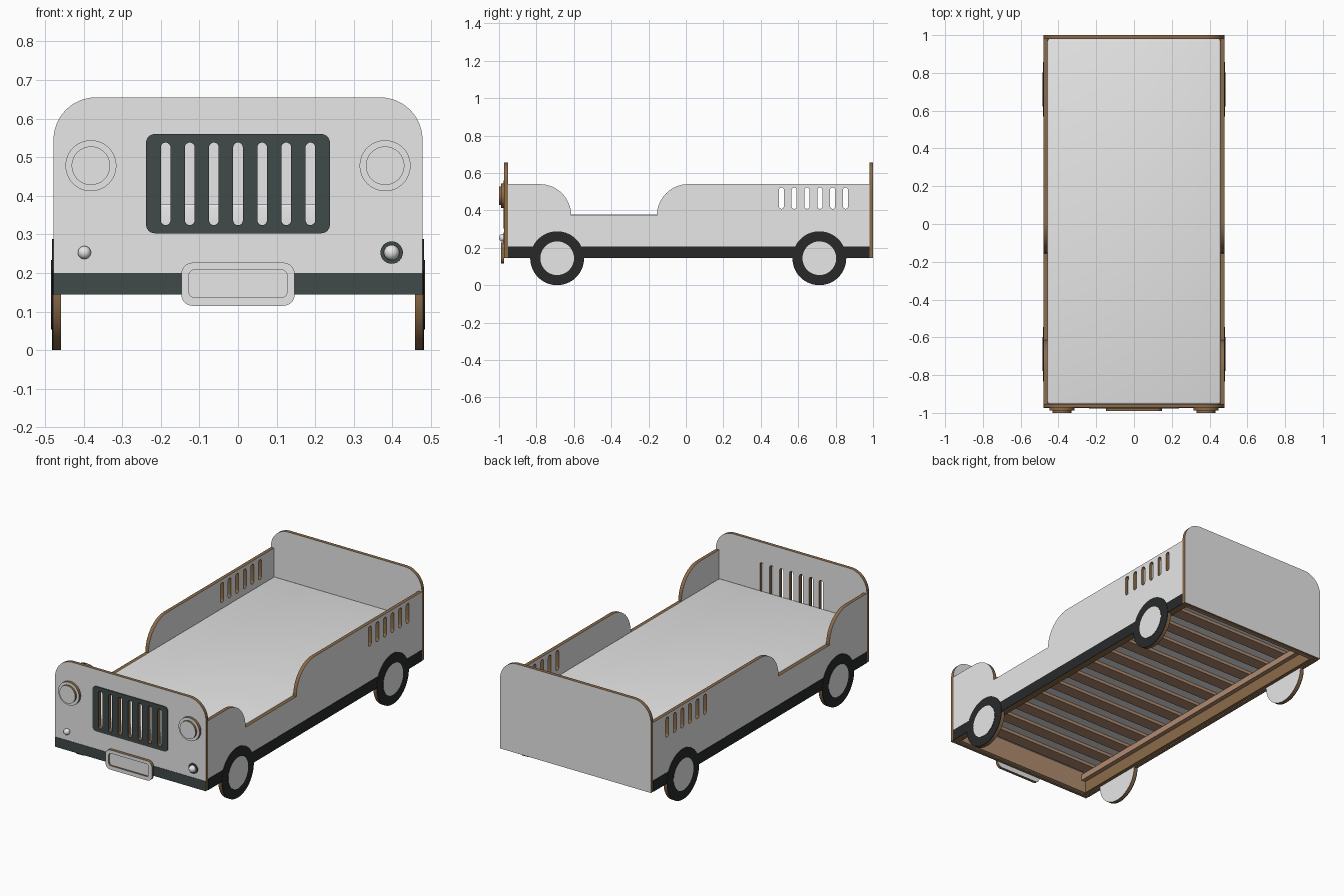
import bpy, bmesh, math
from mathutils import Vector

if "Cube" in bpy.data.objects:
    bpy.data.objects.remove(bpy.data.objects["Cube"])


def mat(name, rgb):
    m = bpy.data.materials.new(name)
    m.diffuse_color = (*rgb, 1)
    m.use_nodes = True
    m.node_tree.nodes["Principled BSDF"].inputs["Base Color"].default_value = m.diffuse_color
    return m


WHITE = mat("white paint", (0.8, 0.8, 0.8))
BROWN = mat("plywood edge", (0.26, 0.145, 0.065))
CHARCOAL = mat("charcoal paint", (0.052, 0.067, 0.067))
BLACK = mat("tyre black", (0.021, 0.022, 0.023))
WOOD = mat("slat wood", (0.44, 0.26, 0.16))
FABRIC = mat("mattress fabric", (0.8, 0.8, 0.8))


def arc(cx, cz, r, a0, a1, n=12):
    return [(cx + r * math.cos(math.radians(a0 + (a1 - a0) * i / n)),
             cz + r * math.sin(math.radians(a0 + (a1 - a0) * i / n))) for i in range(n + 1)]


def circle(cx, cz, r, n=48):
    return arc(cx, cz, r, 0, 360, n)[:-1]


def round_rect(x0, x1, z0, z1, r):
    return (arc(x1 - r, z1 - r, r, 0, 90, 8) + arc(x0 + r, z1 - r, r, 90, 180, 8)
            + arc(x0 + r, z0 + r, r, 180, 270, 8) + arc(x1 - r, z0 + r, r, 270, 360, 8))


def slot(c, z0, z1, w):
    r = w / 2
    return arc(c, z1 - r, r, 0, 180, 10) + arc(c, z0 + r, r, 180, 360, 10)


def finish(bm, name, mats):
    bmesh.ops.recalc_face_normals(bm, faces=bm.faces)
    me = bpy.data.meshes.new(name)
    for f in bm.faces:
        f.smooth = True
    bm.to_mesh(me)
    bm.free()
    me.set_sharp_from_angle(angle=math.radians(30))
    for m in mats:
        me.materials.append(m)
    ob = bpy.data.objects.new(name, me)
    bpy.context.collection.objects.link(ob)
    return ob


def panel(name, axis, t0, t1, loops, face_mat, edge_mat):
    """Flat board with holes: first loop is the outline, the others are cut-outs."""
    bm = bmesh.new()
    n = Vector((1, 0, 0)) if axis == "X" else Vector((0, 1, 0))
    edges = []
    for loop in loops:
        vs = [bm.verts.new((t0, a, b) if axis == "X" else (a, t0, b)) for a, b in loop]
        edges += [bm.edges.new((vs[i - 1], vs[i])) for i in range(len(vs))]
    bmesh.ops.triangle_fill(bm, use_beauty=True, use_dissolve=False, edges=edges, normal=n)
    ext = bmesh.ops.extrude_face_region(bm, geom=bm.faces[:], use_keep_orig=True)
    moved = [g for g in ext["geom"] if isinstance(g, bmesh.types.BMVert)]
    bmesh.ops.translate(bm, vec=n * (t1 - t0), verts=moved)
    bm.normal_update()
    for f in bm.faces:
        f.material_index = 0 if abs(f.normal.dot(n)) > 0.7 else 1
    return finish(bm, name, [face_mat, edge_mat])


def box(name, x0, x1, y0, y1, z0, z1, m, bevel=0.0):
    bm = bmesh.new()
    bmesh.ops.create_cube(bm, size=1)
    for v in bm.verts:
        v.co = ((x0 + x1) / 2 + v.co.x * (x1 - x0), (y0 + y1) / 2 + v.co.y * (y1 - y0),
                (z0 + z1) / 2 + v.co.z * (z1 - z0))
    if bevel:
        bmesh.ops.bevel(bm, geom=bm.edges[:], offset=bevel, segments=3, profile=0.5, affect="EDGES")
    return finish(bm, name, [m])


BOTTOM, TOP, HALF = 0.144, 0.655, 0.478
FRONT = -0.972
WHEELS = (-0.689, 0.713)

# Headboard and radiator-style front board
board = [(-HALF, BOTTOM), (HALF, BOTTOM)] + arc(HALF - 0.11, TOP - 0.11, 0.11, 0, 90) \
    + arc(-HALF + 0.11, TOP - 0.11, 0.11, 90, 180)
grille_slots = [slot(i * 0.0625, 0.324, 0.538, 0.025) for i in range(-3, 4)]
panel("headboard", "Y", 0.98, 1.0, [board], WHITE, BROWN)
panel("front_board", "Y", FRONT, -0.953, [board] + grille_slots, WHITE, BROWN)

# Grille plate and front stripe
panel("grille", "Y", FRONT - 0.005, FRONT, [round_rect(-0.238, 0.238, 0.303, 0.56, 0.022)] + grille_slots,
      CHARCOAL, CHARCOAL)
box("front_stripe", -HALF, HALF, FRONT - 0.002, FRONT, BOTTOM, 0.2, CHARCOAL)

# Bumper plate with raised frame
outer = round_rect(-0.147, 0.147, 0.115, 0.227, 0.03)
panel("bumper_back", "Y", FRONT - 0.007, FRONT, [outer], WHITE, BROWN)
panel("bumper_frame", "Y", FRONT - 0.017, FRONT - 0.007,
      [outer, round_rect(-0.127, 0.127, 0.137, 0.208, 0.014)], WHITE, BROWN)

# Headlights and small round lamps
for side, s in (("left", -1), ("right", 1)):
    panel(side + "_headlight_base", "Y", FRONT - 0.016, FRONT, [circle(s * 0.381, 0.478, 0.066)], WHITE, BROWN)
    panel(side + "_headlight_lens", "Y", -1.0, FRONT - 0.016, [circle(s * 0.381, 0.478, 0.05)], WHITE, BROWN)
    bm = bmesh.new()
    bmesh.ops.create_uvsphere(bm, u_segments=24, v_segments=14, radius=0.017 if s < 0 else 0.02)
    bmesh.ops.translate(bm, vec=(s * 0.398, FRONT - 0.008, 0.253), verts=bm.verts)
    finish(bm, side + "_lamp", [WHITE])
panel("right_lamp_base", "Y", FRONT - 0.005, FRONT, [circle(0.398, 0.253, 0.029)], CHARCOAL, CHARCOAL)

# Side boards: low entry in the middle, half-round wheel feet below
LOW, UP, R = 0.373, 0.54, 0.167
profile = [(-0.953, BOTTOM)]
for y in WHEELS:
    profile += arc(y, BOTTOM, 0.144, 180, 360, 32)
profile += [(0.98, BOTTOM), (0.98, UP)] + arc(0.012, LOW, R, 90, 180, 16) \
    + arc(-0.781, LOW, R, 0, 90, 16) + [(-0.953, UP)]
vents = [slot(0.51 + i * 0.0685, 0.408, 0.522, 0.027) for i in range(6)]
for side, s in (("left", -1), ("right", 1)):
    panel(side + "_side_board", "X", s * 0.458, s * HALF, [profile] + vents, WHITE, BROWN)
    xs = sorted((s * HALF, s * (HALF + 0.002)))
    box(side + "_stripe", *xs, -0.953, 0.98, BOTTOM, 0.207, BLACK)
    # Wheels
    for end, y in zip(("front", "rear"), WHEELS):
        panel(f"{side}_{end}_tyre", "X", s * HALF, s * 0.482,
              [circle(y, BOTTOM, 0.144, 64), circle(y, BOTTOM, 0.09)], BLACK, BLACK)
        panel(f"{side}_{end}_hub", "X", s * HALF, s * 0.484, [circle(y, BOTTOM, 0.09)], WHITE, BLACK)
    # Frame rail and slat ledge
    rail = sorted((s * 0.438, s * 0.458))
    ledge = sorted((s * 0.412, s * 0.438))
    box(side + "_rail", *rail, -0.953, 0.98, BOTTOM + 0.002, 0.266, BROWN)
    box(side + "_ledge", *ledge, -0.933, 0.96, 0.215, 0.25, WOOD)

# Cross rails at both ends
box("front_rail", -0.438, 0.438, -0.953, -0.933, BOTTOM + 0.002, 0.266, WOOD)
box("rear_rail", -0.438, 0.438, 0.96, 0.98, BOTTOM + 0.002, 0.266, WOOD)

# Slats and mattress
for i in range(13):
    y = -0.87 + i * 0.1465
    box(f"slat_{i + 1}", -0.437, 0.437, y - 0.036, y + 0.036, 0.25, 0.268, WOOD)
box("mattress", -0.457, 0.457, -0.952, 0.979, 0.268, 0.379, FABRIC, 0.008)
